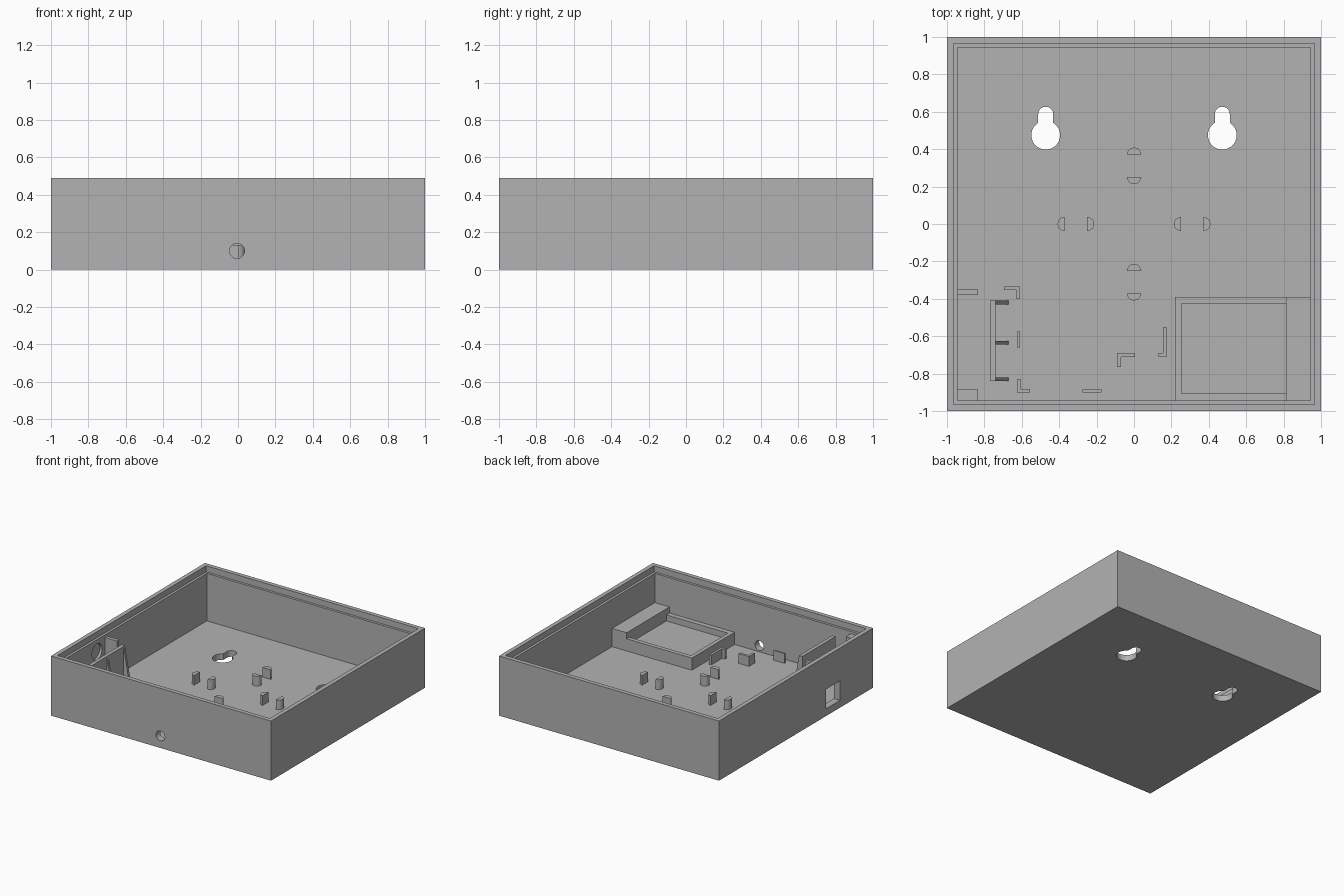
import bpy
import bmesh
from math import cos, sin, pi
from mathutils import Vector

cube = bpy.data.objects.get("Cube")
if cube:
    bpy.data.objects.remove(cube, do_unlink=True)

grey = bpy.data.materials.new("mid_grey")
grey.use_nodes = True
COLOUR = (0.45, 0.45, 0.45, 1)
grey.diffuse_color = COLOUR
grey.node_tree.nodes["Principled BSDF"].inputs["Base Color"].default_value = COLOUR

FLOOR, TOP, INNER, LIP = 0.05, 0.49, 0.945, 0.965
LOW = 0.13    # height of posts and board guides
TALL = 0.42   # height of the socket support


def prism(name, points, sweep):
    """Extrude a flat polygon of 3D points along a vector."""
    bm = bmesh.new()
    face = bm.faces.new([bm.verts.new(p) for p in points])
    res = bmesh.ops.extrude_face_region(bm, geom=[face])
    verts = [v for v in res["geom"] if isinstance(v, bmesh.types.BMVert)]
    bmesh.ops.translate(bm, verts=verts, vec=sweep)
    bmesh.ops.recalc_face_normals(bm, faces=bm.faces)
    mesh = bpy.data.meshes.new(name)
    bm.to_mesh(mesh)
    bm.free()
    mesh.materials.append(grey)
    obj = bpy.data.objects.new(name, mesh)
    bpy.context.collection.objects.link(obj)
    return obj


def box(name, x0, x1, y0, y1, z0, z1):
    corners = [(x0, y0, z0), (x1, y0, z0), (x1, y1, z0), (x0, y1, z0)]
    return prism(name, corners, (0, 0, z1 - z0))


def arc(centre, u, v, r, a0, a1, n):
    """Points on an arc in the plane of the u and v axes."""
    c, u, v = Vector(centre), Vector(u), Vector(v)
    angles = [a0 + (a1 - a0) * i / n for i in range(n + 1)]
    return [c + u * r * cos(a) + v * r * sin(a) for a in angles]


def cut(target, cutter):
    cutter.hide_render = True
    mod = target.modifiers.new("cut", 'BOOLEAN')
    mod.operation = 'DIFFERENCE'
    mod.solver = 'EXACT'
    mod.object = cutter
    bpy.context.view_layer.objects.active = target
    bpy.ops.object.modifier_apply(modifier=mod.name)
    bpy.data.objects.remove(cutter, do_unlink=True)


def smooth(obj):
    bpy.ops.object.select_all(action='DESELECT')
    obj.select_set(True)
    bpy.context.view_layer.objects.active = obj
    bpy.ops.object.shade_smooth_by_angle()


X, Y, Z = (1, 0, 0), (0, 1, 0), (0, 0, 1)

# Open case with a stepped rim
case = box("case", -1, 1, -1, 1, 0, TOP)
cut(case, box("cavity", -INNER, INNER, -INNER, INNER, FLOOR, 0.6))
cut(case, box("rim_step", -LIP, LIP, -LIP, LIP, 0.44, 0.6))

# Keyhole hangers: a large round below a narrow rounded slot
for x in (-0.472, 0.472):
    outline = arc((x, 0.475, -0.1), X, Y, 0.077, pi * 0.675, pi * 2.325, 32)
    outline += arc((x, 0.587, -0.1), X, Y, 0.04, 0, pi, 16)
    cut(case, prism("keyhole", outline, (0, 0, 0.3)))

# Cable hole in front, socket window and round recess in the right wall
ring = arc((-0.005, -1.1, 0.1), X, Z, 0.04, 0, 2 * pi, 32)[:-1]
cut(case, prism("cable_hole", ring, (0, 0.3, 0)))
cut(case, box("socket_window", -1.1, -0.9, -0.57, -0.39, 0.06, 0.22))
ring = arc((-0.965, -0.48, 0.34), Y, Z, 0.065, 0, 2 * pi, 32)[:-1]
cut(case, prism("wall_recess", ring, (0.1, 0, 0)))
smooth(case)

# Pairs of half-round posts on four sides of the centre
for i, side in enumerate(("left", "back", "right", "front")):
    a = i * pi / 2
    out = Vector((round(cos(a)), round(sin(a)), 0))
    for name, dist, turn in (("outer", 0.372, 0), ("inner", 0.25, pi)):
        base = out * dist + Vector((0, 0, FLOOR - 0.01))
        half = arc(base, X, Y, 0.037, a + turn - pi / 2, a + turn + pi / 2, 16)
        smooth(prism(f"{side}_{name}_post", half, (0, 0, LOW - FLOOR + 0.01)))

# Battery tray: raised bed, three walls and a higher ledge at the side wall
tray = box("battery_tray", 0.22, 0.83, -0.95, -0.39, 0.04, 0.15)
cut(tray, box("tray_pocket", 0.253, 0.9, -0.905, -0.425, 0.1, 0.3))
box("battery_ledge", 0.812, 0.95, -0.95, -0.39, 0.04, 0.2)

# Socket support plate with triangular gussets
box("socket_plate", -0.77, -0.74, -0.84, -0.41, 0.04, TALL)
for y in (-0.43, -0.645, -0.84):
    side = [(-0.745, y, 0.04), (-0.67, y, 0.04), (-0.74, y, TALL), (-0.745, y, TALL)]
    prism("socket_gusset", side, (0, 0.02, 0))
box("socket_block_back", -0.95, -0.835, -0.38, -0.35, 0.04, TALL)
box("socket_block_front", -0.95, -0.835, -0.95, -0.885, 0.04, TALL)


# Board guides: straight bars and L-shaped corners
def corner_guide(name, x, y, dx, dy, t=0.017):
    """L shape with its outer corner at x, y and arms reaching dx and dy."""
    tx, ty = (t if dx > 0 else -t), (t if dy > 0 else -t)
    plan = [(0, 0), (dx, 0), (dx, ty), (tx, ty), (tx, dy), (0, dy)]
    points = [(x + px, y + py, 0.04) for px, py in plan]
    prism(name, points, (0, 0, LOW - 0.04))


corner_guide("guide_back_right", -0.61, -0.335, -0.085, -0.065)
corner_guide("guide_front_right", -0.625, -0.9, 0.07, 0.07)
corner_guide("guide_middle", -0.09, -0.69, 0.095, -0.075, 0.02)
corner_guide("guide_left", 0.175, -0.71, -0.045, 0.16, 0.02)
box("guide_bar_side", -0.625, -0.61, -0.66, -0.575, 0.04, LOW)
box("guide_bar_front", -0.275, -0.175, -0.9, -0.885, 0.04, LOW)
